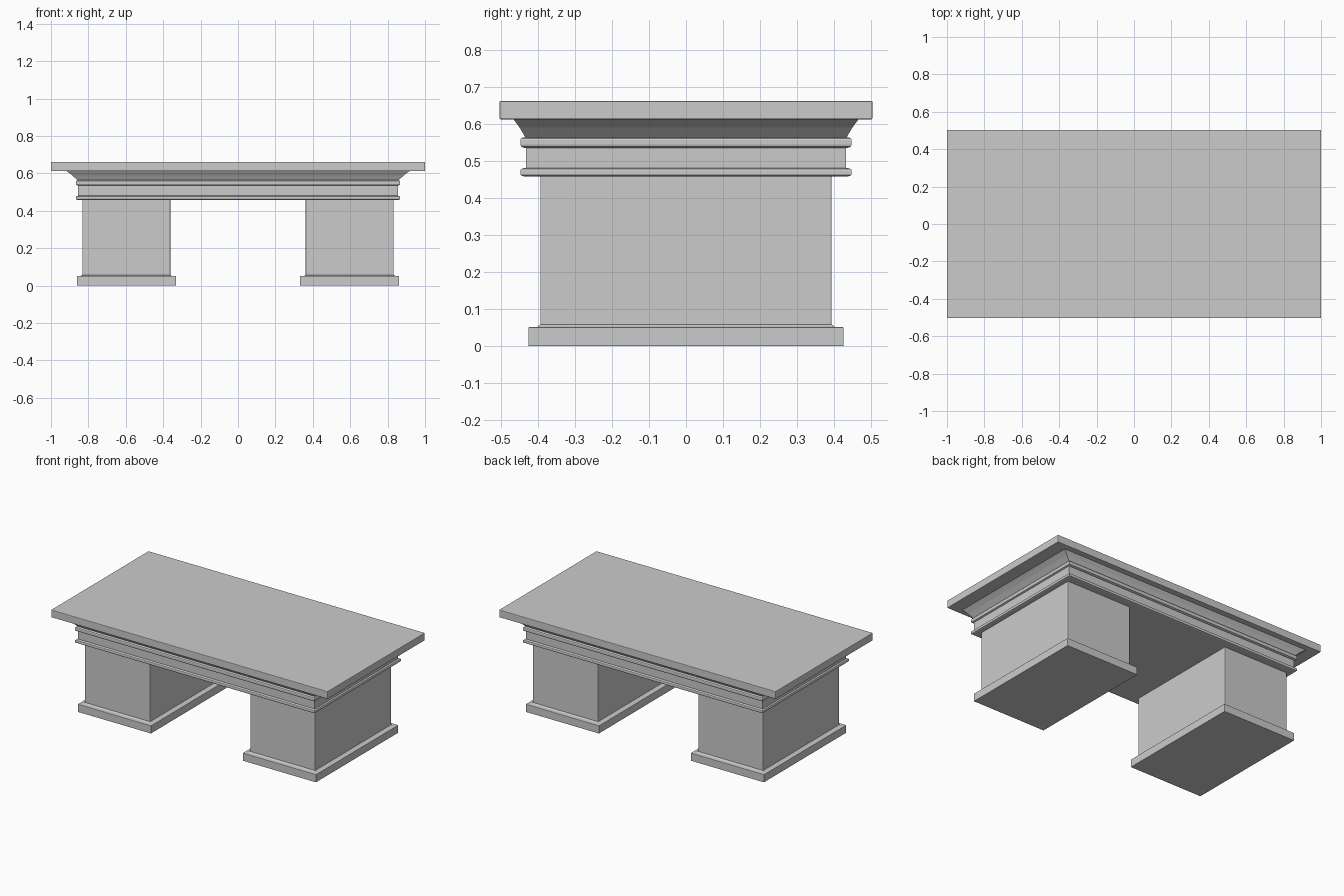
import bpy, bmesh

if "Cube" in bpy.data.objects:
    bpy.data.objects.remove(bpy.data.objects["Cube"])


def finish(bm, name, bevel):
    bmesh.ops.recalc_face_normals(bm, faces=bm.faces)
    mesh = bpy.data.meshes.new(name)
    bm.to_mesh(mesh)
    bm.free()
    obj = bpy.data.objects.new(name, mesh)
    bpy.context.collection.objects.link(obj)
    if bevel:
        mod = obj.modifiers.new("edge_round", 'BEVEL')
        mod.width = bevel
        mod.segments = 2
        mod.limit_method = 'ANGLE'
    return obj


def stack(name, rings, cx=0.0, bevel=0.0):
    """Closed solid lofted through rectangles given as (half_x, half_y, z)."""
    bm = bmesh.new()
    loops = []
    for hx, hy, z in rings:
        loops.append([bm.verts.new((cx + sx * hx, sy * hy, z))
                      for sx, sy in ((-1, -1), (1, -1), (1, 1), (-1, 1))])
    for a, b in zip(loops, loops[1:]):
        for i in range(4):
            j = (i + 1) % 4
            bm.faces.new((a[i], a[j], b[j], b[i]))
    bm.faces.new(loops[0][::-1])
    bm.faces.new(loops[-1])
    return finish(bm, name, bevel)


def slab(name, hx, hy, z0, z1, cx=0.0, bevel=0.003):
    return stack(name, [(hx, hy, z0), (hx, hy, z1)], cx, bevel)


def moulding(name, z0, z1):
    # Band with a softly rounded nose
    h = z1 - z0
    return stack(name, [(0.857, 0.437, z0), (0.865, 0.445, z0 + 0.12 * h),
                        (0.867, 0.447, z0 + 0.3 * h), (0.867, 0.447, z0 + 0.7 * h),
                        (0.865, 0.445, z0 + 0.85 * h), (0.855, 0.435, z1)])


# Table top
slab("table_top", 1.0, 0.503, 0.612, 0.661)

# Flared cornice under the top
stack("cornice", [(0.858, 0.433, 0.563), (0.887, 0.449, 0.59),
                  (0.908, 0.461, 0.606), (0.918, 0.466, 0.613)])

# Apron with upper and lower mouldings
moulding("upper_moulding", 0.535, 0.565)
slab("apron", 0.856, 0.431, 0.465, 0.55, bevel=0)
moulding("lower_moulding", 0.458, 0.481)

# Two pedestals, each with a stepped plinth
for side, s in (("left", -1), ("right", 1)):
    cx = s * 0.597
    slab(side + "_pedestal", 0.235, 0.393, 0.03, 0.462, cx, 0.004)
    stack(side + "_plinth", [(0.265, 0.425, 0.0), (0.265, 0.425, 0.051),
                             (0.243, 0.401, 0.052), (0.236, 0.394, 0.058)],
          cx, 0.002)
